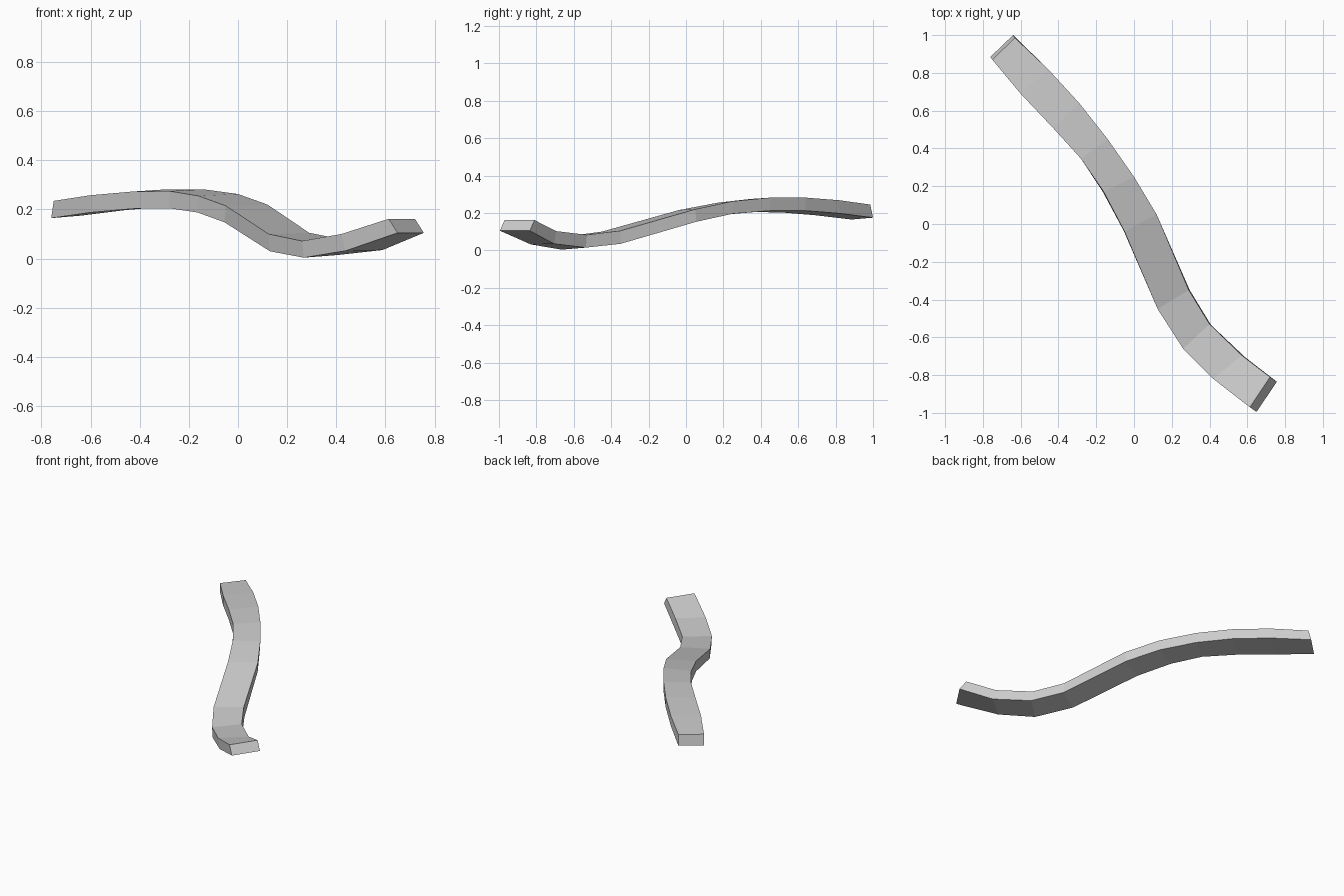
import bpy, bmesh
from mathutils import Vector

if "Cube" in bpy.data.objects:
    bpy.data.objects.remove(bpy.data.objects["Cube"])

# Stations along the track: left top corner, right top corner, offset to the bottom
stations = [
    ((-.75, .87, .235), (-.63, .985, .245), (-.01, .015, -.07)),
    ((-.60, .69, .258), (-.455, .82, .268), (0, 0, -.07)),
    ((-.43, .51, .273), (-.29, .64, .282), (0, 0, -.07)),
    ((-.28, .345, .275), (-.14, .45, .282), (0, 0, -.07)),
    ((-.16, .17, .255), (0, .25, .263), (-.005, 0, -.067)),
    ((-.05, -.04, .215), (.12, .05, .22), (-.005, .005, -.067)),
    ((.125, -.45, .10), (.29, -.35, .105), (.005, 0, -.07)),
    ((.26, -.66, .072), (.40, -.53, .083), (.008, -.005, -.068)),
    ((.42, -.82, .10), (.57, -.695, .103), (.018, -.01, -.068)),
    ((.613, -.97, .162), (.72, -.81, .162), (.036, -.025, -.057)),
]

# Curved, undulating track slab with flat faces
bm = bmesh.new()
rings = []
for left, right, down in stations:
    l, r, d = Vector(left), Vector(right), Vector(down)
    rings.append([bm.verts.new(p) for p in (l, r, r + d, l + d)])
for a, b in zip(rings, rings[1:]):
    for i in range(4):
        j = (i + 1) % 4
        bm.faces.new((a[i], a[j], b[j], b[i]))
bm.faces.new(rings[0])
bm.faces.new(rings[-1])
bmesh.ops.recalc_face_normals(bm, faces=bm.faces)
mesh = bpy.data.meshes.new("curved_track")
bm.to_mesh(mesh)
bm.free()
bpy.context.collection.objects.link(bpy.data.objects.new("curved_track", mesh))
